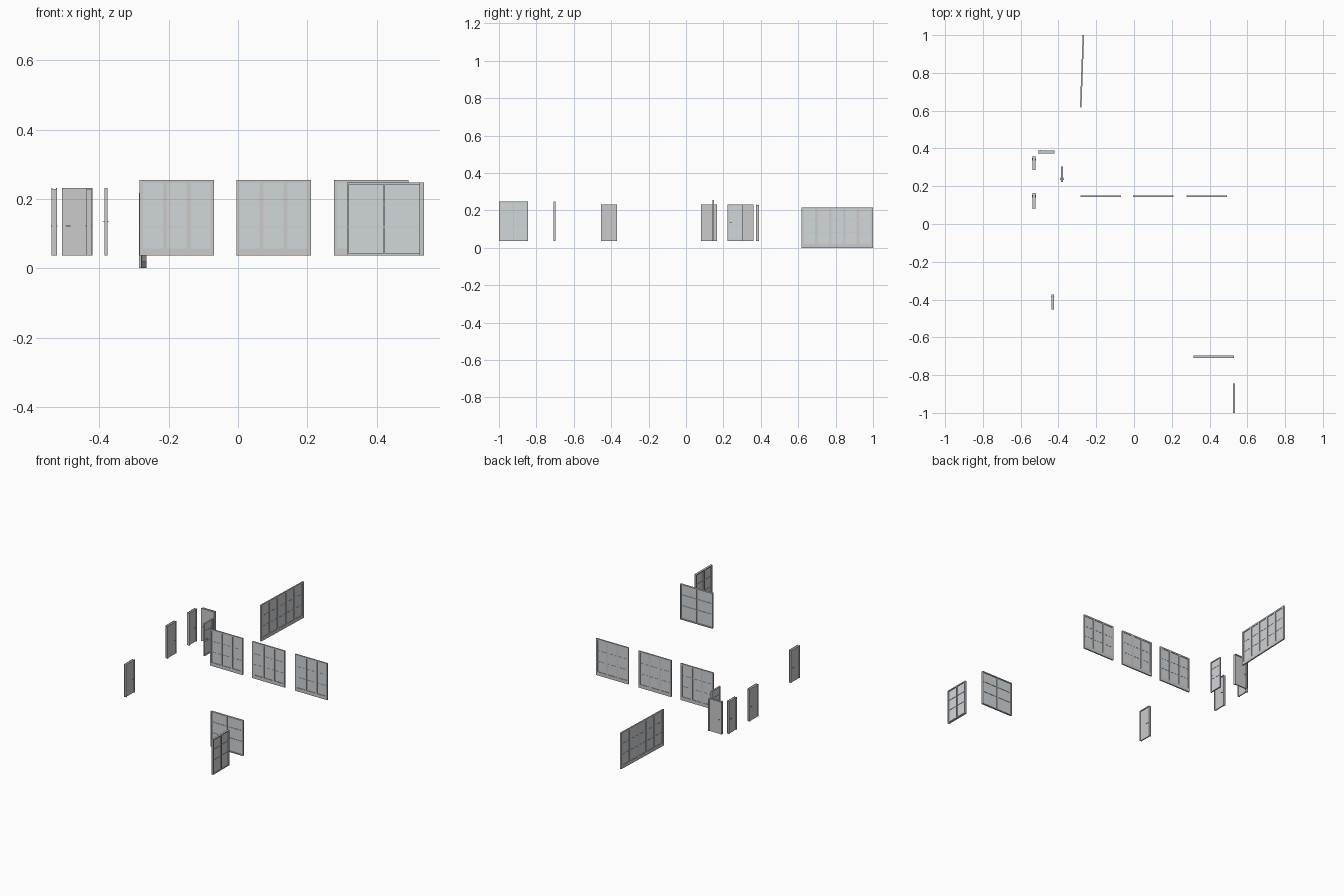
import bpy, bmesh, math
from mathutils import Matrix, Vector

if "Cube" in bpy.data.objects:
    bpy.data.objects.remove(bpy.data.objects["Cube"])

glass_mat = bpy.data.materials.new("pale_glass")
glass_mat.diffuse_color = (0.64, 0.68, 0.71, 1)
glass_mat.use_nodes = True
glass_mat.node_tree.nodes["Principled BSDF"].inputs["Base Color"].default_value = glass_mat.diffuse_color


def boxes(name, items, place, mat=None, bevel=0):
    """items: (u0, u1, v0, v1, z0, z1) with u along the width and v through the depth."""
    bm = bmesh.new()
    for u0, u1, v0, v1, z0, z1 in items:
        m = Matrix.Translation(((u0 + u1) / 2, (v0 + v1) / 2, (z0 + z1) / 2))
        m = m @ Matrix.Diagonal((u1 - u0, v1 - v0, z1 - z0, 1))
        bmesh.ops.create_cube(bm, size=1, matrix=m)
    me = bpy.data.meshes.new(name)
    bm.to_mesh(me)
    bm.free()
    ob = bpy.data.objects.new(name, me)
    bpy.context.collection.objects.link(ob)
    ob.matrix_world = place
    if mat:
        me.materials.append(mat)
    return ob


def placement(start, end, z):
    """Local origin at start, local x pointing to end."""
    d = Vector(end) - Vector(start)
    m = Matrix.Translation((start[0], start[1], z))
    return m @ Matrix.Rotation(math.atan2(d.y, d.x), 4, 'Z'), d.length


def window(name, start, end, z, height, leaves, depth, rail, side, mullion, sill, bars):
    place, w = placement(start, end, z)
    d = depth / 2
    # outer frame
    frame = [(0, side, -d, d, 0, height), (w - side, w, -d, d, 0, height),
             (side, w - side, -d, d, height - rail, height),
             (side, w - side, -d, d, 0, sill)]
    # evenly spaced mullions, panes and glazing bars
    pane = (w - 2 * side - (leaves - 1) * mullion) / leaves
    glass, thin = [], []
    for i in range(leaves):
        a = side + i * (pane + mullion)
        if i:
            frame.append((a - mullion, a, -d, d, sill, height - rail))
        glass.append((a, a + pane, -0.0008, 0.0008, sill, height - rail))
        for b in bars:
            thin.append((a, a + pane, -d * .5, d * .5, b - .0012, b + .0012))
    boxes(name + "_frame", frame, place)
    boxes(name + "_glass", glass, place, glass_mat)
    boxes(name + "_glazing_bars", thin, place)


def handle(name, place, u, direction, z, leaf):
    # rose, neck and lever on both faces
    items = []
    for s in (-1, 1):
        def v(a, b):
            return min(s * a, s * b), max(s * a, s * b)
        u2 = u + direction * .013
        items += [(u - .002, u + .002, *v(leaf, leaf + .001), z - .006, z + .004),
                  (u - .0009, u + .0009, *v(leaf, leaf + .006), z - .0009, z + .0009),
                  (min(u, u2), max(u, u2), *v(leaf + .005, leaf + .0065), z - .001, z + .001)]
    boxes(name + "_handle", items, place)


def door(name, start, end, flip=False, height=.195):
    place, w = placement(start, end, .036)
    d, c = .0055, .006
    # lining through the wall
    boxes(name + "_lining", [(.002, c, -d, d, 0, height - .002), (w - c, w - .002, -d, d, 0, height - .002),
                             (c, w - c, -d, d, height - c, height - .002)], place)
    # casing on both faces
    casing = []
    for v0, v1 in ((-d - .002, -d), (d, d + .002)):
        casing += [(0, c, v0, v1, 0, height), (w - c, w, v0, v1, 0, height),
                   (c, w - c, v0, v1, height - c, height)]
    boxes(name + "_casing", casing, place)
    # solid leaf
    boxes(name + "_leaf", [(c, w - c, -.0035, .0035, 0, height - c)], place)
    u, direction = (c + .006, 1) if flip else (w - c - .006, -1)
    handle(name, place, u, direction, .086, .0035)


# row of three tall windows
for i, x in enumerate((-.284, -.005, .277)):
    window(f"row_window_{i + 1}", (x, .146), (x + .215, .146), .036, .219, 3,
           .008, .009, .010, .012, .021, (.083, .147))

# wide five-leaf window, slightly skewed in plan
window("wide_window", (-.282, .618), (-.268, 1.0), 0, .217, 5,
       .008, .009, .013, .014, .020, (.083, .147))

# two-leaf corner windows
window("corner_front_window", (.314, -.703), (.529, -.703), .036, .211, 2,
       .012, .006, .006, .005, .006, (.083, .147))
window("corner_side_window", (.530, -1.0), (.530, -.845), .036, .211, 2,
       .012, .006, .008, .007, .006, (.083, .147))

# glazed door
window("glazed_door", (-.381, .222), (-.381, .305), .036, .195, 1,
       .009, .006, .007, .005, .008, (.083, .147))
glazed_place, _ = placement((-.381, .222), (-.381, .305), .036)
handle("glazed_door", glazed_place, .012, 1, .098, .003)

# solid doors
door("rear_door", (-.508, .382), (-.420, .382), flip=True)
door("left_door_1", (-.530, .285), (-.530, .360))
door("left_door_2", (-.530, .080), (-.530, .165))
door("front_door", (-.430, -.455), (-.430, -.370))
